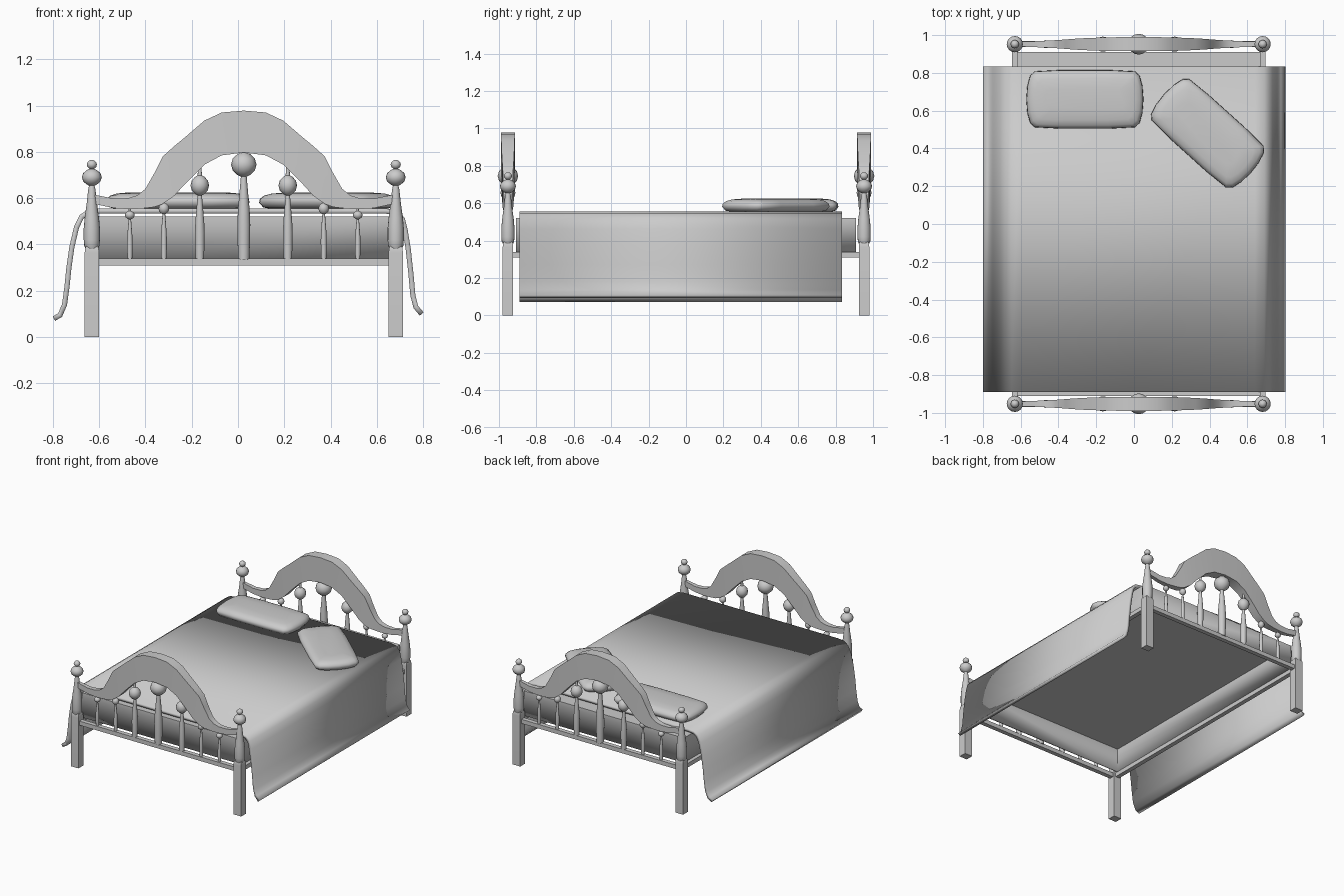
import bpy, math
from mathutils import Matrix, Vector

if "Cube" in bpy.data.objects:
    bpy.data.objects.remove(bpy.data.objects["Cube"])

CX = 0.025            # centre line of the frame
POST_X = 0.656        # post offset from the centre line
END_Y = 0.952         # head and foot board positions


def make(name, verts, faces, angle=35):
    mesh = bpy.data.meshes.new(name)
    mesh.from_pydata(verts, [], faces)
    mesh.update()
    obj = bpy.data.objects.new(name, mesh)
    bpy.context.collection.objects.link(obj)
    bpy.ops.object.select_all(action='DESELECT')
    obj.select_set(True)
    bpy.context.view_layer.objects.active = obj
    bpy.ops.object.shade_smooth_by_angle(angle=math.radians(angle))
    return obj


def loft(name, rings, angle=35):
    """Skin closed rings of equal length and cap both ends."""
    n = len(rings[0])
    verts = [v for r in rings for v in r]
    faces = [(i * n + j, i * n + (j + 1) % n, (i + 1) * n + (j + 1) % n, (i + 1) * n + j)
             for i in range(len(rings) - 1) for j in range(n)]
    faces += [tuple(reversed(range(n))), tuple(range(len(verts) - n, len(verts)))]
    return make(name, verts, faces, angle)


def lathe(name, x, y, profile, sides=16):
    rings = [[(x + r * math.cos(math.tau * k / sides), y + r * math.sin(math.tau * k / sides), z)
              for k in range(sides)] for r, z in profile]
    return loft(name, rings, 50)


def rect(x, y, z, hx, hy):
    return [(x - hx, y - hy, z), (x + hx, y - hy, z), (x + hx, y + hy, z), (x - hx, y + hy, z)]


def box(name, x0, x1, y0, y1, z0, z1):
    x, y, hx, hy = (x0 + x1) / 2, (y0 + y1) / 2, (x1 - x0) / 2, (y1 - y0) / 2
    return loft(name, [rect(x, y, z0, hx, hy), rect(x, y, z1, hx, hy)])


def ball(r, zc, h, neck, steps=6):
    """Half-profile of a flattened ball that starts and ends at a neck radius."""
    return [(max(neck, r * math.sin(math.pi * i / steps)), zc - h * math.cos(math.pi * i / steps))
            for i in range(steps + 1)]


POST = ([(0.024, 0.375), (0.033, 0.395), (0.035, 0.42), (0.035, 0.47), (0.031, 0.515),
         (0.022, 0.58), (0.016, 0.635)] + ball(0.043, 0.69, 0.036, 0.012)
        + ball(0.022, 0.745, 0.02, 0.004))

# Arch stations: offset from centre, top z, bottom z, half thickness
ARCH = [(0, .978, .797, .037), (.095, .97, .785, .037), (.17, .935, .745, .036),
        (.255, .862, .66, .033), (.30, .825, .61, .031), (.35, .78, .575, .028),
        (.385, .71, .562, .025), (.425, .64, .557, .022), (.46, .612, .554, .02),
        (.50, .60, .553, .018), (.56, .598, .557, .015), (.645, .615, .575, .012)]

# Spindles: offset, ball z, ball radius, ball half height, body radius, top z
SPINDLES = [(0, .745, .055, .052, .028, .80), (.19, .655, .04, .043, .021, .745),
            (.345, .555, .023, .024, .013, .59), (.492, .527, .021, .018, .012, .565)]

for end, s in (("foot", -1), ("head", 1)):
    y = s * END_Y
    # square legs with turned posts and finials
    for side, m in (("left", -1), ("right", 1)):
        x = CX + m * POST_X
        loft(f"{end}_{side}_leg", [rect(x, y, z, 0.031 * k, 0.028 * k)
                                   for z, k in ((0, 1), (0.365, 1), (0.385, 0.93), (0.395, 0.75))])
        lathe(f"{end}_{side}_post", x, y, POST)
    # arched top board
    stations = [(-d, t, b, h) for d, t, b, h in ARCH[:0:-1]] + ARCH
    loft(f"{end}_arch", [[(CX + d, y - h, b), (CX + d, y + h, b), (CX + d, y + h, t), (CX + d, y - h, t)]
                         for d, t, b, h in stations])
    # lower rail carrying the spindles
    box(f"{end}_rail", CX - 0.63, CX + 0.63, y - 0.016, y + 0.016, 0.31, 0.34)
    for i, (d, zc, r, h, body, top) in enumerate(SPINDLES):
        neck_z = zc - h
        span = neck_z - 0.335
        prof = [(body * a, 0.335 + span * f) for a, f in
                ((.85, 0), (.95, .2), (1, .42), (.9, .6), (.65, .82), (.48, .97))]
        prof += ball(r, zc, h, body * 0.45)
        if top > zc + h:
            prof += [(body * 0.3, top)]
        for m in ((1,) if d == 0 else (-1, 1)):
            lathe(f"{end}_spindle_{i}_{'right' if m > 0 else 'left'}", CX + m * d, y, prof)

# side rails between the legs
for side, m in (("left", -1), ("right", 1)):
    x = CX + m * 0.655
    box(f"{side}_side_rail", x - 0.016, x + 0.016, -0.93, 0.93, 0.31, 0.34)

# bed base: thin shell, open underneath
hx, hy = 0.645, 0.91
base = make("bed_base", rect(CX, 0, 0.34, hx, hy) + rect(CX, 0, 0.52, hx, hy),
            [(0, 1, 5, 4), (1, 2, 6, 5), (2, 3, 7, 6), (3, 0, 4, 7), (4, 5, 6, 7)])
shell = base.modifiers.new("shell", 'SOLIDIFY')
shell.thickness = 0.01
shell.offset = -1

# blanket draped over both sides
DRAPE = [(-.795, .08), (-.768, .095), (-.749, .14), (-.738, .22), (-.73, .30), (-.717, .39),
         (-.697, .475), (-.675, .52), (-.645, .54), (-.60, .544), (0, .544), (.64, .544),
         (.685, .537), (.71, .51), (.722, .46), (.735, .38), (.747, .27), (.755, .18),
         (.768, .13), (.793, .1)]
ys = (-0.89, 0.835)
verts = [(x, y, z) for y in ys for x, z in DRAPE]
n = len(DRAPE)
blanket = make("blanket", verts, [(i, i + 1, n + i + 1, n + i) for i in range(n - 1)], 45)
thick = blanket.modifiers.new("thickness", 'SOLIDIFY')
thick.thickness = 0.022
thick.offset = 0


# pillows: stacked rounded-rectangle outlines with bowed sides
def pillow(name, x, y, angle):
    outline = [(.31, 0), (.305, .07), (.29, .125), (.265, .148), (.13, .155), (0, .155)]
    quarter = outline[:-1]
    ring = (quarter + [(-a, b) for a, b in outline[:0:-1]]
            + [(-a, -b) for a, b in quarter] + [(a, -b) for a, b in outline[:0:-1]])
    levels = [(.045, .553), (.015, .56), (0, .58), (.003, .597), (.018, .611), (.045, .62), (.10, .625)]
    rot = Matrix.Rotation(angle, 3, 'Z')
    rings = [[rot @ Vector((a * (.31 - d) / .31, b * (.155 - d) / .155, 0)) + Vector((x, y, z))
              for a, b in ring] for d, z in levels]
    return loft(name, rings, 60)


pillow("left_pillow", -0.26, 0.66, 0)
pillow("right_pillow", 0.39, 0.48, math.radians(-42))
